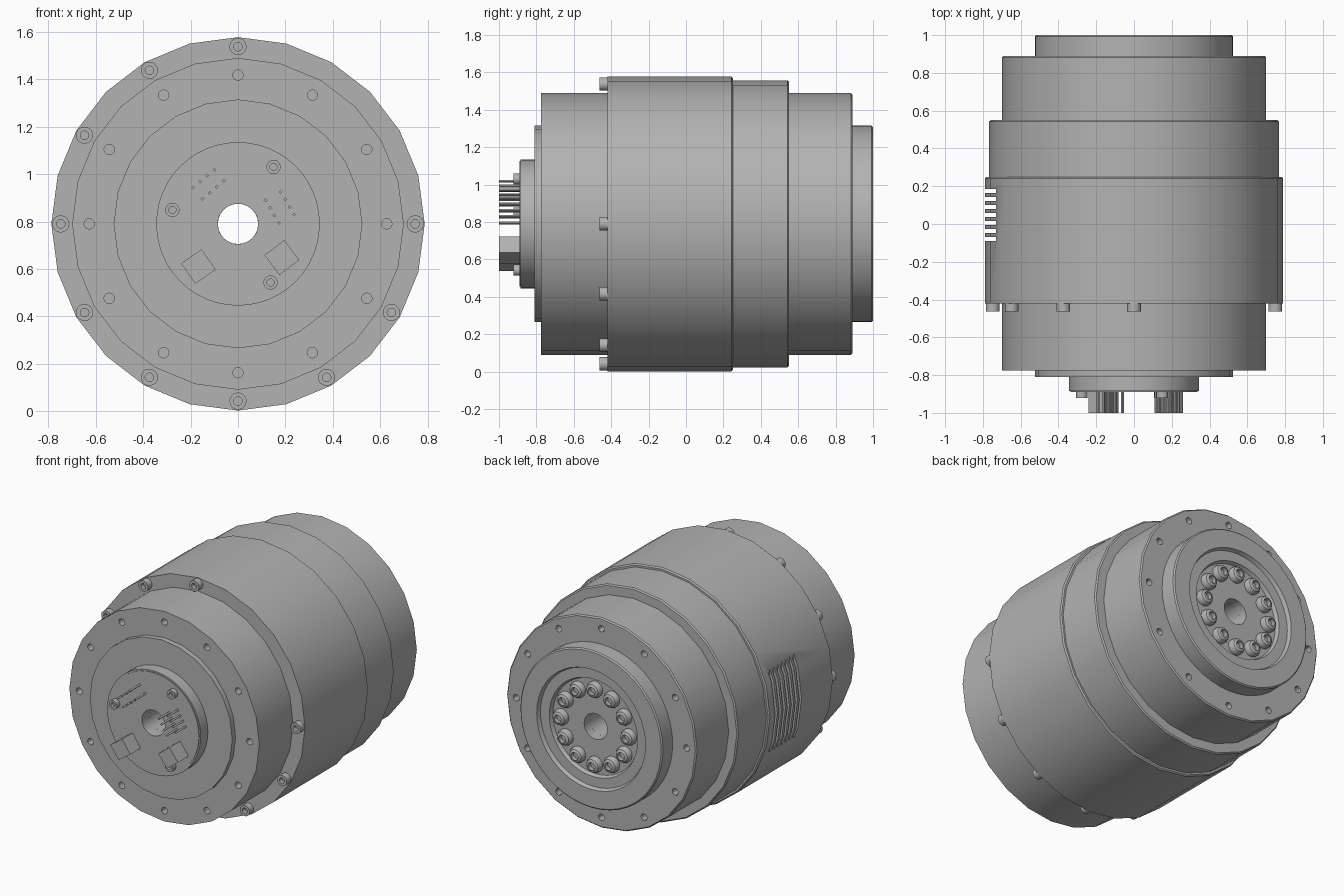
import bpy, bmesh, math
from mathutils import Matrix, Vector

cube = bpy.data.objects.get("Cube")
if cube:
    bpy.data.objects.remove(cube)

grey = bpy.data.materials.new("machined_grey")
GREY = (0.45, 0.45, 0.45, 1)
grey.diffuse_color = GREY
grey.use_nodes = True
grey.node_tree.nodes["Principled BSDF"].inputs["Base Color"].default_value = GREY

CZ = 0.79       # height of the motor axis
BORE = 0.085    # radius of the through hole


def finish(bm, name):
    """Turn a bmesh into a named, shaded object."""
    bmesh.ops.recalc_face_normals(bm, faces=bm.faces)
    mesh = bpy.data.meshes.new(name)
    bm.to_mesh(mesh)
    bm.free()
    obj = bpy.data.objects.new(name, mesh)
    bpy.context.collection.objects.link(obj)
    mesh.materials.append(grey)
    return obj


def smooth(obj):
    bpy.ops.object.select_all(action='DESELECT')
    obj.select_set(True)
    bpy.context.view_layer.objects.active = obj
    bpy.ops.object.shade_smooth_by_angle(angle=math.radians(30))


def lathe(bm, profile, sides, x=0, z=CZ, closed=False):
    """Spin (y, radius) points about an axis parallel to y."""
    rings = []
    for i in range(sides):
        a = math.tau * i / sides
        rings.append([bm.verts.new((x + r * math.cos(a), y, z + r * math.sin(a)))
                      for y, r in profile])
    n = len(profile)
    for i in range(sides):
        p, q = rings[i], rings[(i + 1) % sides]
        for j in range(n if closed else n - 1):
            k = (j + 1) % n
            bm.faces.new((p[j], q[j], q[k], p[k]))
    # collapse points lying on the axis
    bmesh.ops.remove_doubles(bm, verts=[v for ring in rings for v in ring], dist=1e-5)


def box(bm, size, centre, turn=0):
    m = (Matrix.Translation(centre) @ Matrix.Rotation(math.radians(turn), 4, 'Y')
         @ Matrix.Diagonal((*size, 1)))
    bmesh.ops.create_cube(bm, size=1, matrix=m)


def polar(radius, degrees):
    a = math.radians(degrees)
    return radius * math.cos(a), CZ + radius * math.sin(a)


def ring_part(name, profile, sides=24):
    bm = bmesh.new()
    lathe(bm, profile, sides, closed=True)
    return finish(bm, name)


def cut(obj, fill):
    """Subtract the shapes made by fill(bm) from obj."""
    bm = bmesh.new()
    fill(bm)
    cutter = finish(bm, "cutter")
    cutter.hide_render = True
    mod = obj.modifiers.new("cut", 'BOOLEAN')
    mod.operation, mod.solver, mod.object = 'DIFFERENCE', 'EXACT', cutter
    bpy.context.view_layer.objects.active = obj
    bpy.ops.object.modifier_apply(modifier=mod.name)
    bpy.data.objects.remove(cutter)


def bolt_holes(y_in, y_out):
    def fill(bm):
        for k in range(12):
            x, z = polar(0.628, 30 * k)
            lathe(bm, [(y_in, 0), (y_in, 0.022), (y_out, 0.022), (y_out, 0)], 12, x, z)
    return fill


def cooling_slots(bm):
    for k in range(7):
        box(bm, (0.2, 0.022, 0.9), (-0.83, 0.175 - 0.0425 * k, CZ))


def bolts(name, spots, y, radius, height, direction, dome=0.0):
    """Socket-head bolts; direction is the way the heads point along y."""
    bm = bmesh.new()
    top, sock = height, radius * 0.5
    for x, z in spots:
        prof = [(-0.005, 0), (-0.005, radius), (top - dome, radius),
                (top - dome * 0.3, radius * 0.82), (top, sock),
                (top * 0.35, sock), (top * 0.35, 0)]
        if not dome:
            prof.pop(3)
            prof[3:3] = [(top, radius * 0.96)]
        lathe(bm, [(y + direction * h, r) for h, r in prof], 18, x, z)
    smooth(finish(bm, name))


C = 0.008  # edge chamfer

# Stepped housing, front to back
front_cover = ring_part("front_cover", [(-0.775, BORE), (-0.775, 0.70), (-0.41, 0.70), (-0.41, BORE)])
cut(front_cover, bolt_holes(-0.72, -0.9))
main_housing = ring_part("main_housing", [(-0.42, BORE), (-0.42, 0.788), (0.25 - C, 0.788),
                                          (0.25, 0.788 - C), (0.25, BORE)])
cut(main_housing, cooling_slots)
gear_housing = ring_part("gear_housing", [(0.24, BORE), (0.24, 0.768), (0.55 - C, 0.768),
                                          (0.55, 0.768 - C), (0.55, BORE)])
rear_cover = ring_part("rear_cover", [(0.54, BORE), (0.54, 0.70), (0.89 - C, 0.70),
                                      (0.89, 0.70 - C), (0.89, BORE)])
cut(rear_cover, bolt_holes(0.83, 1.0))
front_boss = ring_part("front_boss", [(-0.81, BORE), (-0.81, 0.525), (-0.77, 0.525), (-0.77, BORE)])

# Output hub with stepped recess
output_hub = ring_part("output_hub", [
    (0.88, BORE), (0.88, 0.525), (1.0 - C, 0.525), (1.0, 0.525 - C), (1.0, 0.40),
    (0.975, 0.39), (0.975, 0.325), (0.95, 0.315), (0.95, BORE)], 48)

# Encoder board carrier at the front
board_carrier = ring_part("board_carrier", [(-0.885, BORE), (-0.885, 0.345), (-0.80, 0.345), (-0.80, BORE)], 48)
board = ring_part("circuit_board", [(-0.89, BORE), (-0.89, 0.335), (-0.88, 0.335), (-0.88, BORE)], 48)

for part in (front_cover, main_housing, gear_housing, rear_cover, front_boss,
             output_hub, board_carrier, board):
    smooth(part)

# Bolts
bolts("flange_bolts", [polar(0.748, 30 * k) for k in range(12) if k not in (1, 2)],
      -0.42, 0.036, 0.043, -1)
bolts("board_bolts", [polar(0.283, d) for d in (58, 168, 299)], -0.89, 0.03, 0.032, -1)
bolts("output_bolts", [polar(0.25, 30 * k) for k in range(12)], 0.95, 0.052, 0.045, 1, 0.025)

# Connector blocks on the board
bm = bmesh.new()
for x, z, turn in ((-0.167, 0.61, -35), (0.185, 0.648, -37)):
    box(bm, (0.105, 0.115, 0.105), (x, -0.9425, z), turn)
finish(bm, "connector_blocks")

# Header pins: two rows of four on each side
bm = bmesh.new()
for start, along, across in (((-0.19, 0.943), (0.03, 0.025), (0.04, -0.047)),
                             ((0.18, 0.925), (0.019, -0.032), (-0.064, -0.035))):
    for i in range(4):
        for j in range(2):
            p = Vector(start) + i * Vector(along) + j * Vector(across)
            box(bm, (0.011, 0.115, 0.011), (p.x, -0.9425, p.y), 45)
finish(bm, "header_pins")
